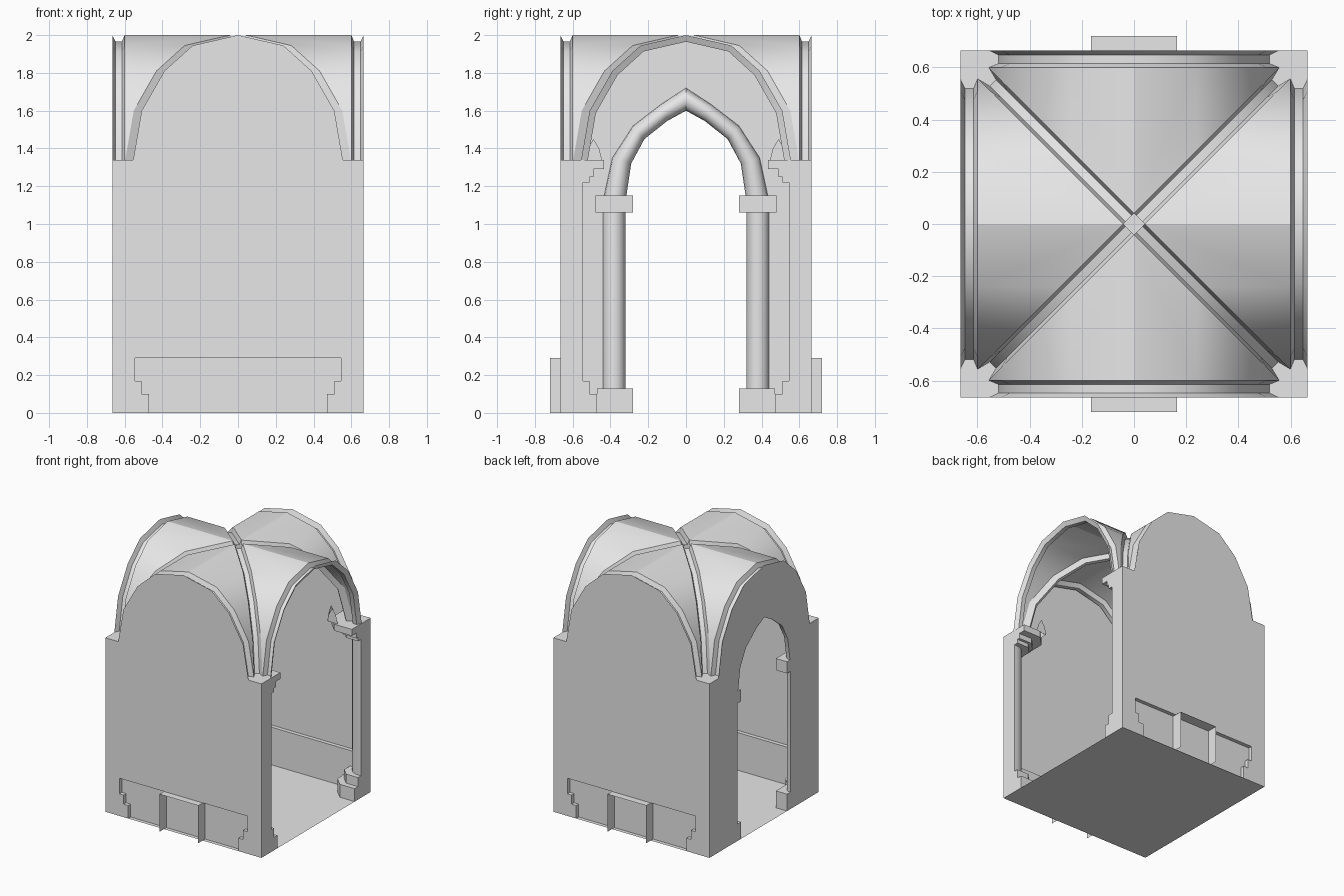
import bpy, bmesh, math
from mathutils import Matrix, Vector

cube = bpy.data.objects.get("Cube")
if cube:
    bpy.data.objects.remove(cube)

stone = bpy.data.materials.new("light_grey_stone")
stone.use_nodes = True
stone.diffuse_color = (0.8, 0.8, 0.8, 1)
stone.node_tree.nodes["Principled BSDF"].inputs["Base Color"].default_value = (0.8, 0.8, 0.8, 1)

W = 0.665          # half width of the bay
SPRING = 1.34      # springing height of the vault
BENCH = 0.29       # height of the bench recess
GAP = 0.042        # spread of the diagonal rib
arch = [(0, 2), (0.24, 1.945), (0.39, 1.81), (0.51, 1.6), (0.555, SPRING)]


def add(name, verts, faces, closed=False):
    mesh = bpy.data.meshes.new(name)
    mesh.from_pydata([tuple(v) for v in verts], [], faces)
    bm = bmesh.new()
    bm.from_mesh(mesh)
    if closed:
        bmesh.ops.recalc_face_normals(bm, faces=bm.faces)
    bm.to_mesh(mesh)
    bm.free()
    mesh.materials.append(stone)
    obj = bpy.data.objects.new(name, mesh)
    bpy.context.collection.objects.link(obj)
    bpy.ops.object.select_all(action='DESELECT')
    obj.select_set(True)
    bpy.context.view_layer.objects.active = obj
    bpy.ops.object.shade_smooth_by_angle(angle=math.radians(32))
    return obj


def loft(name, rows, up=True):
    # grid of quads through rows of points, turned to face upwards
    n = len(rows[0])
    verts = [Vector(p) for row in rows for p in row]
    faces = [(i * n + j, i * n + j + 1, (i + 1) * n + j + 1, (i + 1) * n + j)
             for i in range(len(rows) - 1) for j in range(n - 1)]
    obj = add(name, verts, faces)
    if up and sum(f.normal.z * f.area for f in obj.data.polygons) < 0:
        obj.data.flip_normals()
    return obj


def prism(name, plan, z0, z1):
    n = len(plan)
    verts = [(x, y, z) for z in (z0, z1) for x, y in plan]
    faces = [tuple(range(n)), tuple(range(n, 2 * n))]
    faces += [(i, (i + 1) % n, n + (i + 1) % n, n + i) for i in range(n)]
    return add(name, verts, faces, True)


def box(name, x0, x1, y0, y1, z0, z1):
    return prism(name, [(x0, y0), (x1, y0), (x1, y1), (x0, y1)], z0, z1)


def inset(path, d):
    # move an arch profile inwards along its normals
    out = []
    for i, p in enumerate(path):
        a, b = Vector(path[max(i - 1, 0)]), Vector(path[min(i + 1, len(path) - 1)])
        t = (b - a).normalized() if i else Vector((1, 0))
        out.append((p[0] + t.y * d, p[1] - t.x * d))
    return out


def both(path):
    # half profile to whole profile, from -side to +side
    return [(-p[0],) + tuple(p[1:]) for p in reversed(path[1:])] + list(path)


soffit = inset(arch, 0.035)

# Vault webs and ribs, one quarter at a time
for k in range(4):
    turn = Matrix.Rotation(k * math.pi / 2, 4, 'Z')
    for side, s in (("a", 1), ("b", -1)):
        web = loft(f"vault_web_{k}{side}",
                   [[(y + GAP, s * y, z), (0.6, s * y, z)] for y, z in arch])
        web.matrix_world = turn
    rows = []
    for (t, z), (q, qz) in zip(arch, soffit):
        rows.append([(t, t + GAP, z), (q + 0.009, q + 0.033, qz),
                     (q + 0.033, q + 0.009, qz), (t + GAP, t, z)])
    loft(f"diagonal_rib_{k}", rows).matrix_world = turn
    rows = [[(0.6, y, z), (0.615, q, qz), (0.648, q, qz), (W, y, z)]
            for (y, z), (q, qz) in zip(both(arch), both(soffit))]
    loft(f"side_rib_{k}", rows).matrix_world = turn

# Front and back walls, with recessed bench panels and open niches
top = [(W, SPRING)] + both(arch)[::-1] + [(-W, SPRING)]
for name, s in (("front", -1), ("back", 1)):
    outline = [(-W, BENCH), (W, BENCH)] + top
    wall = add(name + "_wall", [(x, s * W, z) for x, z in outline],
               [tuple(range(len(outline)))])
    if s > 0:
        wall.data.flip_normals()
    deep = 0.635
    loft(name + "_bench_panel", [[(x, s * deep, 0), (x, s * deep, BENCH), (x, s * W, BENCH)]
                                 for x in (-0.55, 0.55)])
    loft(name + "_bench_niche", [[(x, s * y, z) for x, z in
                                  ((-0.165, 0), (-0.165, BENCH), (0.165, BENCH), (0.165, 0))]
                                 for y in (deep, 0.72)])

# Side wall with pointed doorway
door_in = [(0, 1.6), (0.1, 1.545), (0.22, 1.45), (0.29, 1.32), (0.32, 1.12), (0.32, 0)]
door_out = [(0, 1.72), (0.13, 1.635), (0.28, 1.52), (0.39, 1.35), (0.44, 1.12), (0.44, 0)]
outline = [(W, 0)] + top + [(-W, 0)] + both(door_in)
add("door_wall", [(-W, y, z) for y, z in outline], [tuple(range(len(outline)))])

# Half-round door moulding with its capitals and bases
rows = []
for (y0, z0), (y1, z1) in zip(both(door_in), both(door_out)):
    row = []
    for i in range(9):
        a = math.pi * i / 8
        f = (1 - math.cos(a)) / 2
        row.append((-W + 0.06 * math.sin(a), y0 + (y1 - y0) * f, z0 + (z1 - z0) * f))
    rows.append(row)
loft("door_moulding", rows, False)
for name, s in (("front", -1), ("back", 1)):
    box(name + "_door_capital", -W, -0.57, s * 0.28, s * 0.48, 1.06, 1.15)
    box(name + "_door_base", -W, -0.57, s * 0.28, s * 0.47, 0, 0.13)


def pier_plan(inner, n, sx, sy):
    # square corner block whose inner corner is chamfered or rounded
    r = (W - inner) * (0.35 if n == 1 else 0.8)
    plan = [(W, W), (inner, W)]
    for i in range(n + 1):
        a = math.pi / 2 * i / n
        plan.append((inner + r - r * math.cos(a), inner + r - r * math.sin(a)))
    plan.append((W, inner))
    return [(sx * x, sy * y) for x, y in plan]


# Corner piers: stepped base, rounded shaft, stepped capital, leaf plates
parts = [("plinth", 0.47, 1, 0, 0.1), ("base", 0.51, 1, 0.1, 0.17),
         ("shaft", 0.545, 6, 0.17, 1.22), ("necking", 0.51, 1, 1.22, 1.25),
         ("capital", 0.49, 1, 1.25, 1.29), ("abacus", 0.435, 1, 1.29, SPRING)]
leaf = [(0.445, SPRING), (0.46, 1.4), (0.49, 1.45), (0.52, 1.4), (0.535, SPRING)]
for sx in (-1, 1):
    for sy in (-1, 1):
        place = ("front" if sy < 0 else "back") + ("_left" if sx > 0 else "_right")
        for name, inner, n, z0, z1 in parts:
            prism(f"{place}_pier_{name}", pier_plan(inner, n, sx, sy), z0, z1)
        add(place + "_leaf_a", [(sx * 0.45, sy * y, z) for y, z in leaf], [tuple(range(len(leaf)))])
        add(place + "_leaf_b", [(sx * x, sy * 0.45, z) for x, z in leaf], [tuple(range(len(leaf)))])

# Floor
add("floor", [(-W, -W, 0), (W, -W, 0), (W, W, 0), (-W, W, 0)], [(0, 1, 2, 3)])
